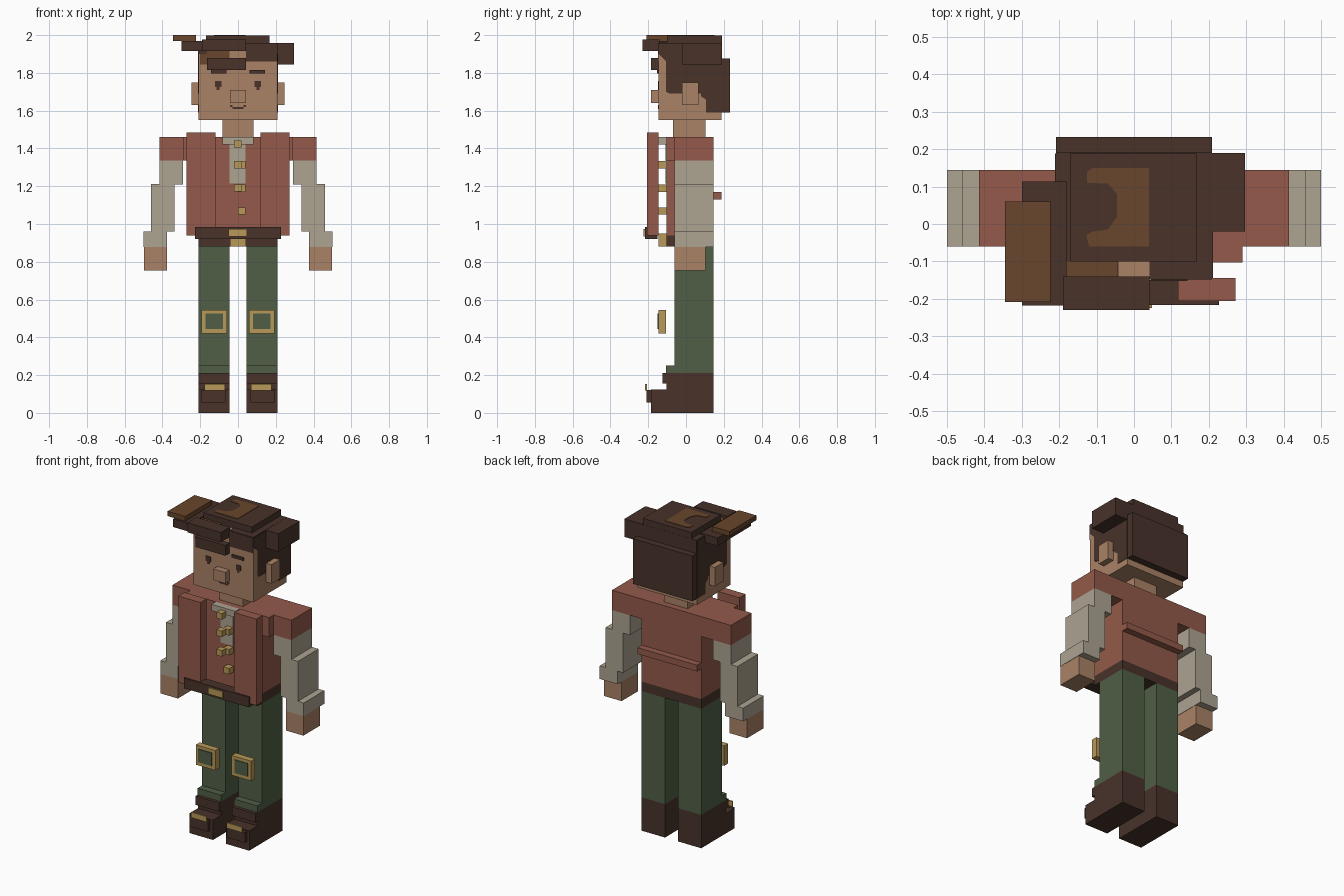
import bpy
import bmesh

cube = bpy.data.objects.get("Cube")
if cube:
    bpy.data.objects.remove(cube, do_unlink=True)


def material(name, r, g, b):
    m = bpy.data.materials.new(name)
    m.use_nodes = True
    m.diffuse_color = (r, g, b, 1)
    m.node_tree.nodes["Principled BSDF"].inputs["Base Color"].default_value = (r, g, b, 1)
    return m


SKIN = material("skin", .40, .223, .133)
RED = material("vest_red", .292, .102, .068)
LINEN = material("linen", .418, .366, .283)
GREEN = material("trouser_green", .08, .114, .061)
DARK = material("dark_brown", .065, .032, .023)
TAN = material("mid_brown", .138, .061, .025)
GOLD = material("gold", .479, .314, .098)


def finish(name, bm, mat):
    bmesh.ops.recalc_face_normals(bm, faces=bm.faces)
    mesh = bpy.data.meshes.new(name)
    bm.to_mesh(mesh)
    bm.free()
    mesh.materials.append(mat)
    ob = bpy.data.objects.new(name, mesh)
    bpy.context.collection.objects.link(ob)
    return ob


def box(name, mat, x, y, z):
    """Axis-aligned block from (low, high) ranges."""
    bm = bmesh.new()
    bmesh.ops.create_cube(bm, size=1)
    for v in bm.verts:
        v.co = [r[0] if c < 0 else r[1] for c, r in zip(v.co, (x, y, z))]
    return finish(name, bm, mat)


def pair(name, mat, x, y, z):
    """The same block on both sides of the body."""
    box("left_" + name, mat, x, y, z)
    box("right_" + name, mat, (-x[1], -x[0]), y, z)


def prism(name, mat, points, axis, low, high):
    """Outline extruded along an axis."""
    bm = bmesh.new()

    def place(p, h):
        co = list(p)
        co.insert(axis, h)
        return bm.verts.new(co)
    face = bm.faces.new([place(p, low) for p in points])
    moved = bmesh.ops.extrude_face_region(bm, geom=[face])["geom"]
    for v in moved:
        if isinstance(v, bmesh.types.BMVert):
            v.co[axis] = high
    return finish(name, bm, mat)


# Legs, knee patches and boots
LEG = (.045, .208)
pair("trouser_leg", GREEN, LEG, (-.06, .145), (.21, .88))
pair("trouser_cuff", GREEN, LEG, (-.105, -.06), (.21, .252))
pair("knee_patch", GOLD, (.057, .193), (-.145, -.105), (.42, .545))
pair("knee_patch_center", GREEN, (.08, .172), (-.151, -.145), (.443, .525))
boot = [(.145, 0), (.145, .21), (-.125, .21), (-.125, .155), (-.103, .155),
        (-.103, .125), (-.185, .125), (-.185, 0)]
prism("left_boot", DARK, boot, 0, LEG[0], LEG[1])
prism("right_boot", DARK, boot, 0, -LEG[1], -LEG[0])
pair("boot_strap", DARK, (.065, .193), (-.208, -.185), (.055, .12))
pair("boot_buckle", GOLD, (.07, .178), (-.216, -.207), (.118, .152))

# Torso, shoulders and vest
BODY = (-.208, .208)
box("hips", DARK, BODY, (-.103, .145), (.88, .94))
box("torso", RED, BODY, (-.103, .145), (.94, 1.46))
box("back_strap", RED, BODY, (.145, .187), (1.13, 1.17))
pair("shoulder", RED, (.208, .415), (-.06, .145), (1.335, 1.46))
pair("shoulder_strap", RED, (.208, .29), (-.103, -.06), (1.335, 1.46))
pair("vest_panel", RED, (.118, .272), (-.206, -.145), (.94, 1.485))
box("shirt_front", LINEN, (-.045, .04), (-.108, -.103), (1.215, 1.44))
box("shirt_collar", LINEN, (-.083, .083), (-.145, -.103), (1.42, 1.46))

# Belt and buttons
box("belt", DARK, (-.227, .227), (-.216, -.15), (.92, .984))
box("belt_buckle", GOLD, (-.05, .048), (-.225, -.216), (.934, .974))
box("belt_tab", GOLD, (-.042, .042), (-.145, -.103), (.88, .95))
for i, z in enumerate((1.405, 1.295, 1.172)):
    box(f"outer_button_{i}", GOLD, (-.02, .018), (-.185, -.145), (z, z + .038))
for i, z in enumerate((1.295, 1.17, 1.05)):
    box(f"inner_button_{i}", GOLD, (0, .04), (-.145, -.103), (z, z + .038))

# Arms
ARM_Y = (-.06, .145)
pair("upper_sleeve", LINEN, (.29, .415), ARM_Y, (1.21, 1.335))
pair("forearm_sleeve", LINEN, (.337, .46), ARM_Y, (.96, 1.213))
pair("sleeve_cuff", LINEN, (.375, .5), ARM_Y, (.878, .961))
pair("hand", SKIN, (.377, .498), (-.06, .103), (.755, .878))

# Head
box("neck", SKIN, (-.083, .083), (-.068, .103), (1.46, 1.55))
box("head", SKIN, BODY, (-.145, .188), (1.55, 1.955))
box("nose", SKIN, (-.042, .042), (-.186, -.145), (1.64, 1.71))
pair("ear", SKIN, (.208, .247), (-.02, .065), (1.63, 1.75))

# Painted face
FACE = (-.148, -.145)
pair("eye", DARK, (.088, .122), FACE, (1.725, 1.757))
pair("lower_eye", DARK, (.097, .113), FACE, (1.71, 1.725))
pair("brow", DARK, (.062, .143), (-.153, -.145), (1.797, 1.815))
box("mouth", DARK, (-.028, .028), FACE, (1.61, 1.62))
pair("mouth_corner", DARK, (.028, .043), FACE, (1.62, 1.63))

# Painted hair on the sides, back, top and forehead
side_hair = [(-.145, 1.955), (-.145, 1.9), (-.105, 1.86), (-.105, 1.7),
             (-.085, 1.69), (.08, 1.69), (.08, 1.675), (.105, 1.66),
             (.105, 1.59), (.188, 1.59), (.188, 1.955)]
prism("left_side_hair", DARK, side_hair, 0, .208, .211)
prism("right_side_hair", DARK, side_hair, 0, -.211, -.208)
box("upper_back_hair", DARK, BODY, (.188, .191), (1.87, 1.958))
pair("crown_hair", DARK, (.042, .208), (-.145, .188), (1.955, 1.959))
box("crown_streak", TAN, (-.18, -.045), (-.147, -.1), (1.959, 1.962))
box("left_forehead_hair", DARK, (.042, .208), FACE, (1.86, 1.957))
box("right_forehead_hair", DARK, (-.208, -.165), FACE, (1.9, 1.957))
box("forehead_streak", TAN, (-.2, -.045), FACE, (1.845, 1.93))

# Hair blocks
box("back_hair", DARK, BODY, (.188, .233), (1.59, 1.875))
box("crown_block", DARK, (-.17, .167), (-.1, .19), (1.955, 1.997))
box("left_hair_block", DARK, (.205, .297), (-.02, .19), (1.845, 1.958))
box("right_hair_block", DARK, (-.3, -.18), (-.218, .113), (1.917, 1.968))
box("front_hair_block", DARK, (-.19, .042), (-.23, -.14), (1.917, 1.978))
box("fringe", DARK, (-.165, .042), (-.186, -.145), (1.815, 1.88))
box("loose_lock", TAN, (-.345, -.223), (-.208, .06), (1.97, 2.0))

# Painted curl on the crown
curl = [(-.125, .11), (-.125, .14), (-.11, .15), (.04, .15), (.04, -.06),
        (-.12, -.06), (-.128, -.03), (-.11, -.02), (-.07, -.015),
        (-.045, .02), (-.045, .08), (-.07, .108)]
prism("crown_curl", TAN, curl, 2, 1.997, 2.0)
